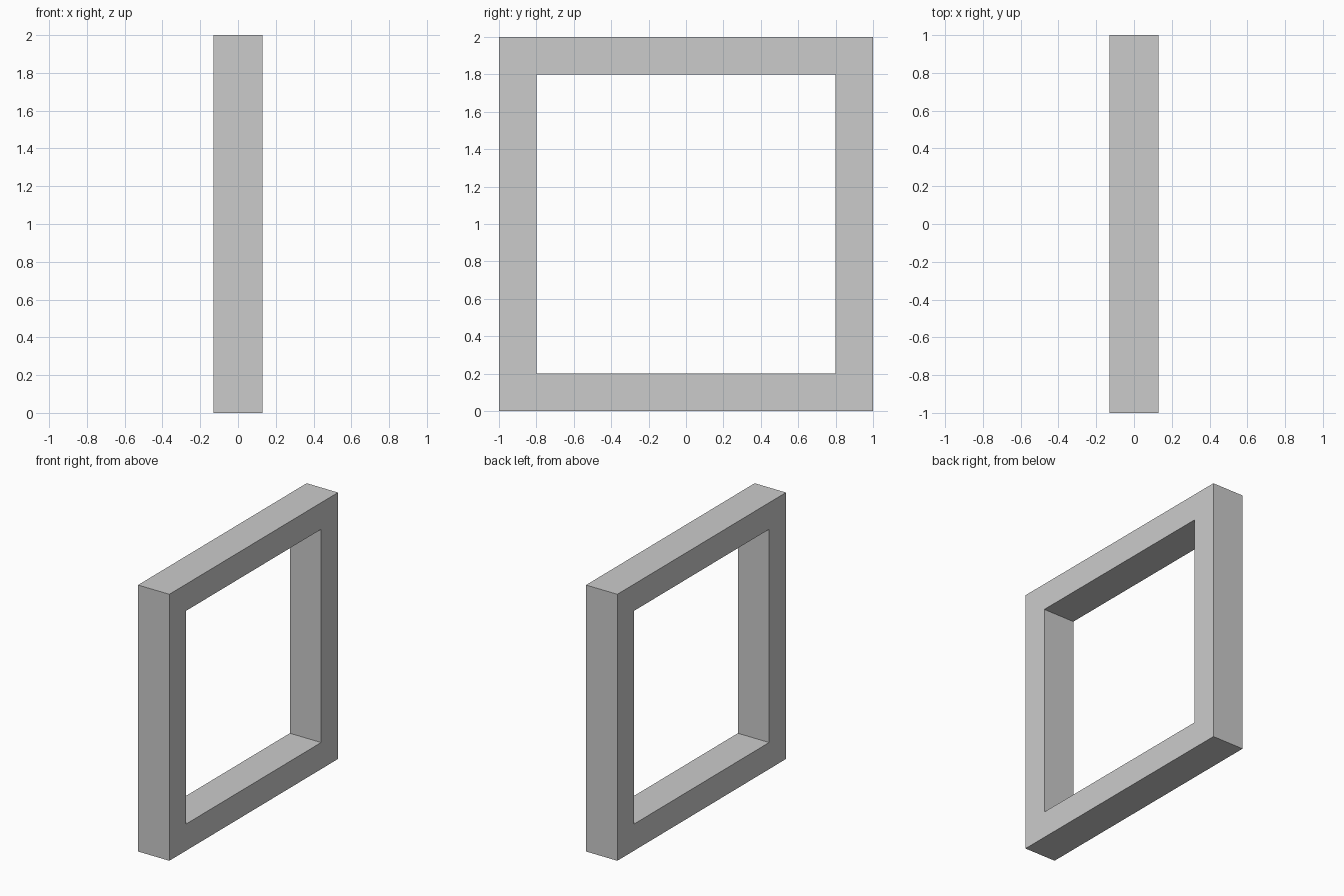
import bpy
import bmesh

if "Cube" in bpy.data.objects:
    bpy.data.objects.remove(bpy.data.objects["Cube"])

DEPTH = 0.13   # half thickness along x
OUTER = 1.0    # half size of the outer square
INNER = 0.8    # half size of the opening


def square_loop(bm, x, half):
    """Four corners of a square in the YZ plane, centred at z = 1."""
    corners = ((-1, -1), (1, -1), (1, 1), (-1, 1))
    return [bm.verts.new((x, sy * half, 1 + sz * half)) for sy, sz in corners]


# Square frame: four loops bridged around its rectangular cross-section
bm = bmesh.new()
loops = [square_loop(bm, x, half) for x, half in
         ((-DEPTH, OUTER), (DEPTH, OUTER), (DEPTH, INNER), (-DEPTH, INNER))]
for a, b in zip(loops, loops[1:] + loops[:1]):
    for i in range(4):
        j = (i + 1) % 4
        bm.faces.new((a[i], a[j], b[j], b[i]))
bmesh.ops.recalc_face_normals(bm, faces=bm.faces)

mesh = bpy.data.meshes.new("square_frame")
bm.to_mesh(mesh)
bm.free()
frame = bpy.data.objects.new("square_frame", mesh)
bpy.context.collection.objects.link(frame)
